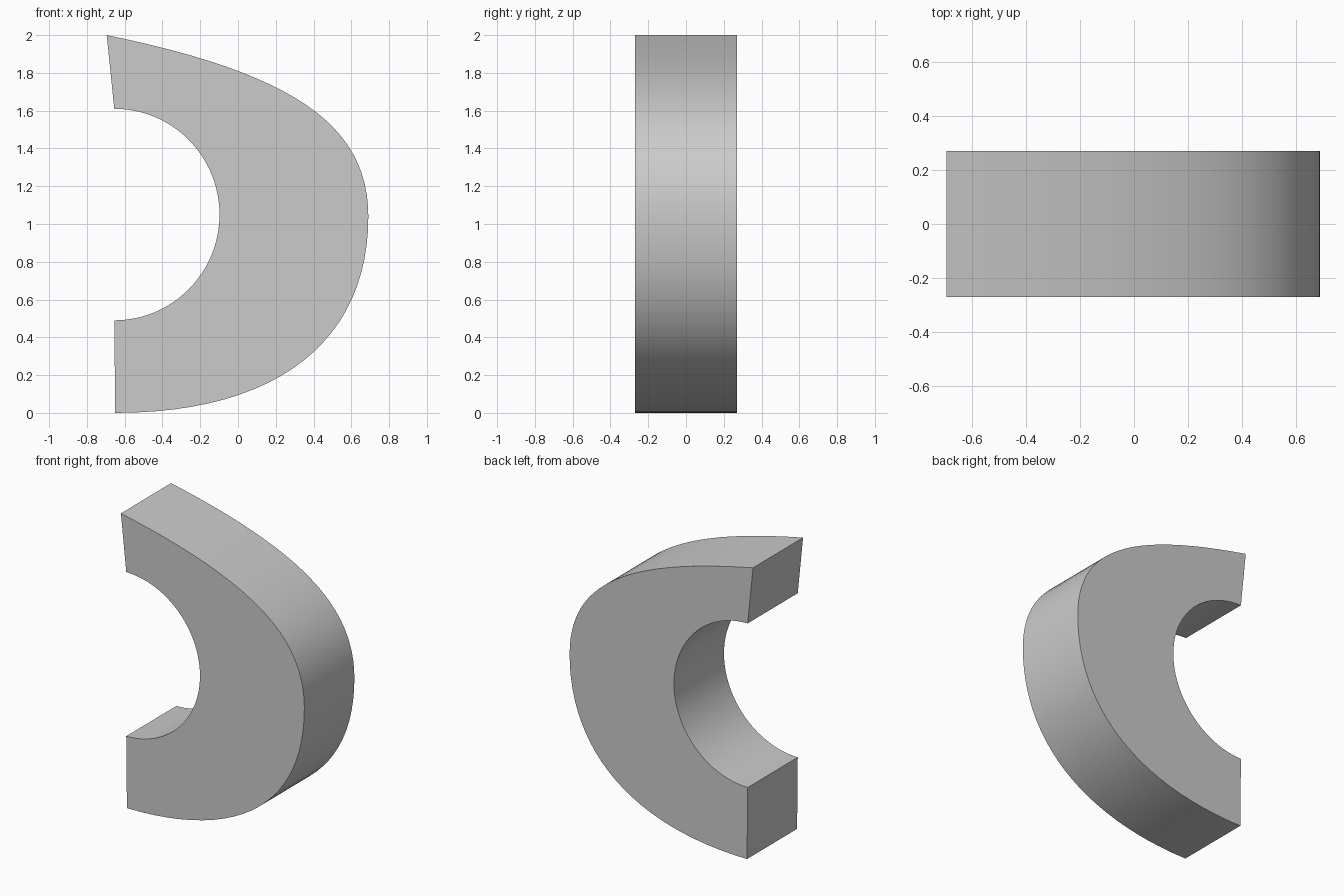
import bpy
import bmesh
from math import sin, cos, pi, radians
from mathutils import Vector
from mathutils.geometry import interpolate_bezier

cube = bpy.data.objects.get("Cube")
if cube:
    bpy.data.objects.remove(cube, do_unlink=True)

HALF_DEPTH = 0.27
STEPS = 24  # segments per outer curve


def bezier(*points):
    return interpolate_bezier(*[Vector((x, 0, z)) for x, z in points], STEPS + 1)


# Outer contour, from the bottom end round to the raised top end
lower = bezier((-0.65, 0), (0.22, 0), (0.69, 0.39), (0.69, 1.04))
upper = bezier((0.69, 1.04), (0.69, 1.53), (0.28, 1.80), (-0.695, 2.0))
outer = lower + upper[1:]

# Inner half circle with the same number of points
inner = []
for i in range(len(outer)):
    a = pi * (i / (len(outer) - 1) - 0.5)
    inner.append(Vector((-0.655 + 0.557 * cos(a), 0, 1.05 + 0.56 * sin(a))))

# Flat profile strip between the contours, extruded through the depth
bm = bmesh.new()
shift = Vector((0, -HALF_DEPTH, 0))
rows = [(bm.verts.new(o + shift), bm.verts.new(i + shift))
        for o, i in zip(outer, inner)]
for (o1, i1), (o2, i2) in zip(rows, rows[1:]):
    bm.faces.new((o1, o2, i2, i1))
extruded = bmesh.ops.extrude_face_region(bm, geom=bm.faces[:], use_keep_orig=True)
moved = [g for g in extruded["geom"] if isinstance(g, bmesh.types.BMVert)]
bmesh.ops.translate(bm, verts=moved, vec=(0, 2 * HALF_DEPTH, 0))
bmesh.ops.recalc_face_normals(bm, faces=bm.faces[:])

mesh = bpy.data.meshes.new("curved_bracket")
bm.to_mesh(mesh)
bm.free()
bracket = bpy.data.objects.new("curved_bracket", mesh)
bpy.context.collection.objects.link(bracket)

# Plain grey material
grey = bpy.data.materials.new("light_grey")
grey.use_nodes = True
colour = (0.6, 0.6, 0.6, 1)
grey.diffuse_color = colour
grey.node_tree.nodes["Principled BSDF"].inputs["Base Color"].default_value = colour
mesh.materials.append(grey)

# Smooth curved walls, sharp rims
bpy.ops.object.select_all(action="DESELECT")
bracket.select_set(True)
bpy.context.view_layer.objects.active = bracket
bpy.ops.object.shade_smooth_by_angle(angle=radians(30))
